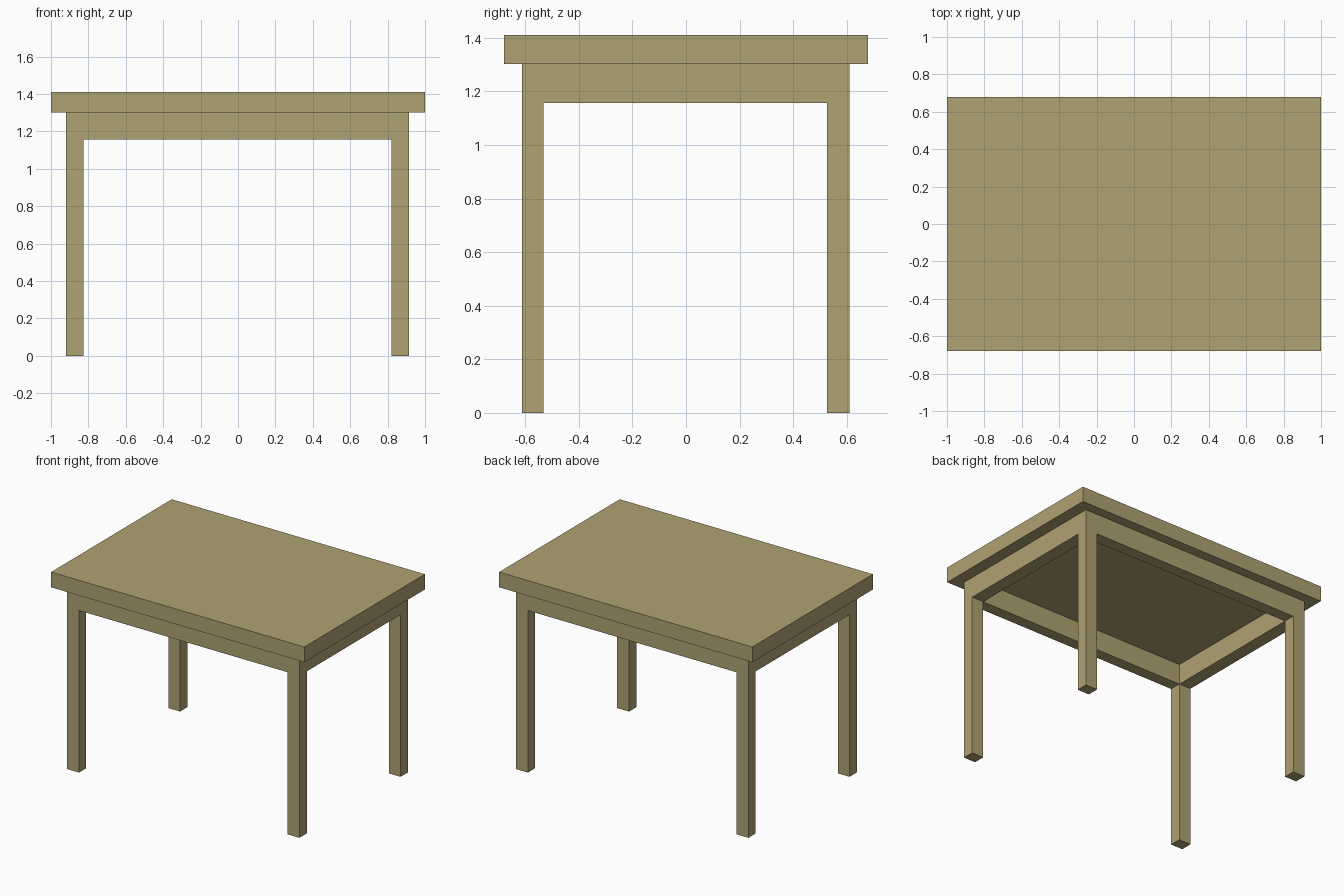
import bpy

if "Cube" in bpy.data.objects:
    bpy.data.objects.remove(bpy.data.objects["Cube"])

wood = bpy.data.materials.new("tan wood")
wood.diffuse_color = (0.43, 0.36, 0.17, 1)
wood.use_nodes = True
wood.node_tree.nodes["Principled BSDF"].inputs["Base Color"].default_value = wood.diffuse_color


def box(name, x0, x1, y0, y1, z0, z1):
    bpy.ops.mesh.primitive_cube_add(
        size=1, location=((x0 + x1) / 2, (y0 + y1) / 2, (z0 + z1) / 2))
    ob = bpy.context.object
    ob.name = name
    ob.scale = (x1 - x0, y1 - y0, z1 - z0)
    bpy.ops.object.transform_apply(location=False, rotation=False, scale=True)
    ob.data.materials.append(wood)
    return ob


# Frame limits: outer and inner edges on each side
XL, XLI, XRI, XR = -0.92, -0.827, 0.822, 0.915
YF, YFI, YBI, YB = -0.613, -0.531, 0.527, 0.61
APRON, UNDER, TOP = 1.157, 1.302, 1.411

# Table top
box("table_top", -1, 1, -0.68, 0.68, UNDER, TOP)

# Legs
for side, x0, x1 in (("left", XL, XLI), ("right", XRI, XR)):
    for end, y0, y1 in (("front", YF, YFI), ("back", YBI, YB)):
        box(f"{end}_{side}_leg", x0, x1, y0, y1, 0, UNDER)

# Aprons, flush with the legs inside and out
for end, y0, y1 in (("front", YF, YFI), ("back", YBI, YB)):
    box(f"{end}_apron", XLI, XRI, y0, y1, APRON, UNDER)
for side, x0, x1 in (("left", XL, XLI), ("right", XRI, XR)):
    box(f"{side}_apron", x0, x1, YFI, YBI, APRON, UNDER)
